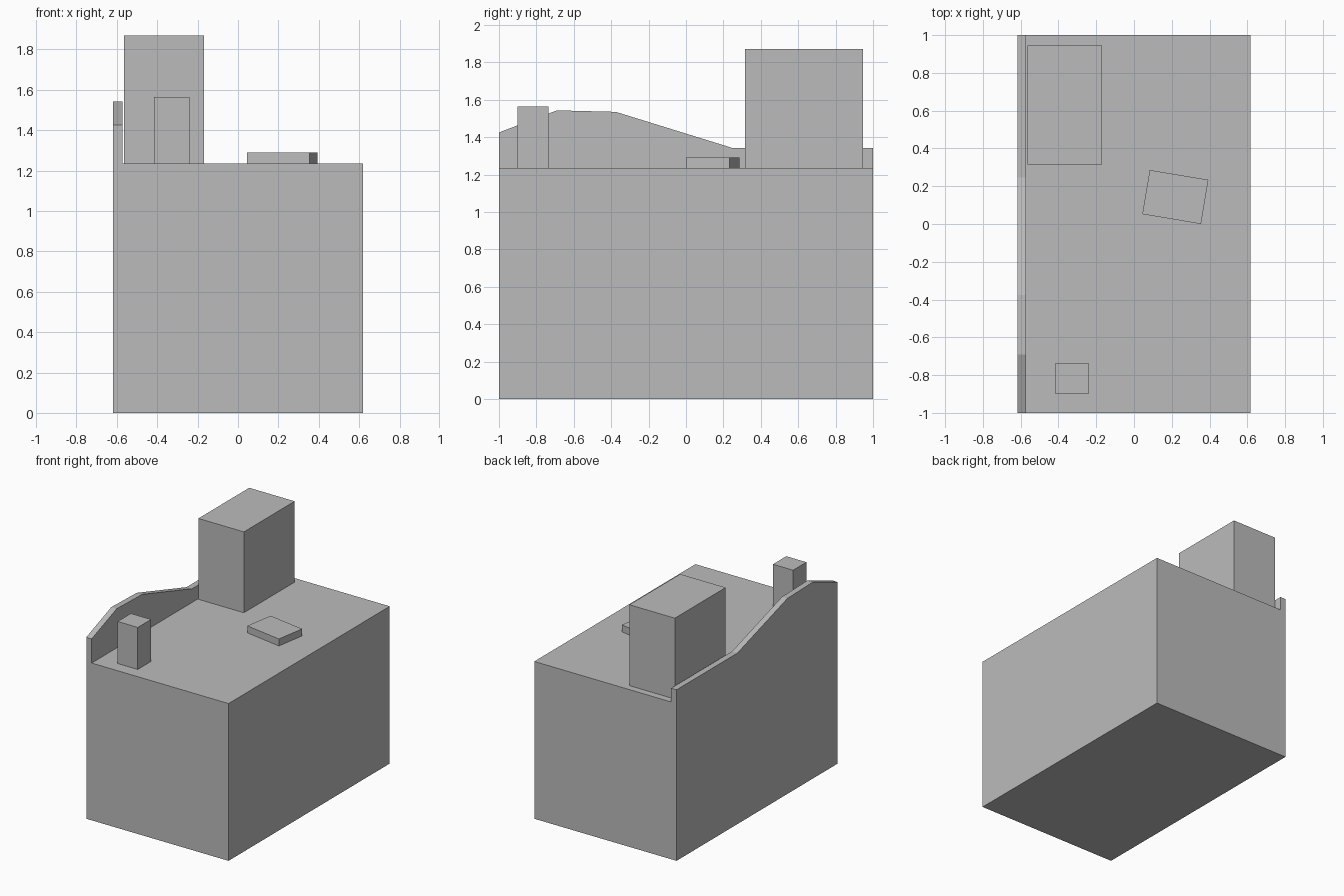
import bpy
import bmesh
import math
from mathutils import Matrix

cube = bpy.data.objects.get("Cube")
if cube:
    bpy.data.objects.remove(cube, do_unlink=True)

# One plain grey for the whole building
grey = bpy.data.materials.new("plain grey")
grey.use_nodes = True
colour = (0.5, 0.5, 0.5, 1)
grey.diffuse_color = colour
grey.node_tree.nodes["Principled BSDF"].inputs["Base Color"].default_value = colour

ROOF = 1.235
HALF_X = 0.618


def finish(name, bm):
    bmesh.ops.recalc_face_normals(bm, faces=bm.faces)
    mesh = bpy.data.meshes.new(name)
    bm.to_mesh(mesh)
    bm.free()
    mesh.materials.append(grey)
    obj = bpy.data.objects.new(name, mesh)
    bpy.context.collection.objects.link(obj)
    return obj


def box(name, centre, size, bottom, top, turn=0):
    """Upright box given by its plan centre, plan size and height range."""
    bm = bmesh.new()
    bmesh.ops.create_cube(bm, size=1, matrix=Matrix.Diagonal((*size, top - bottom, 1)))
    obj = finish(name, bm)
    obj.location = (*centre, (bottom + top) / 2)
    obj.rotation_euler.z = math.radians(turn)
    return obj


# Main block and the volumes standing on its flat roof
box("main_block", (0, 0), (2 * HALF_X, 2), 0, ROOF)
box("roof_tower", (-0.367, 0.63), (0.395, 0.63), ROOF, 1.87)
box("chimney", (-0.328, -0.818), (0.175, 0.165), ROOF, 1.565)
box("roof_hatch", (0.219, 0.143), (0.315, 0.237), ROOF, 1.29, turn=-9.5)

# Side parapet: sloping outline in the y-z plane, extruded to wall thickness
outline = [(-1, ROOF), (1, ROOF), (1, 1.343), (0.245, 1.343),
           (-0.375, 1.535), (-0.69, 1.543), (-1, 1.425)]
bm = bmesh.new()
face = bm.faces.new([bm.verts.new((-HALF_X, y, z)) for y, z in outline])
wall = bmesh.ops.extrude_face_region(bm, geom=[face])
bmesh.ops.translate(bm, vec=(0.047, 0, 0),
                    verts=[v for v in wall["geom"] if isinstance(v, bmesh.types.BMVert)])
finish("side_parapet", bm)
